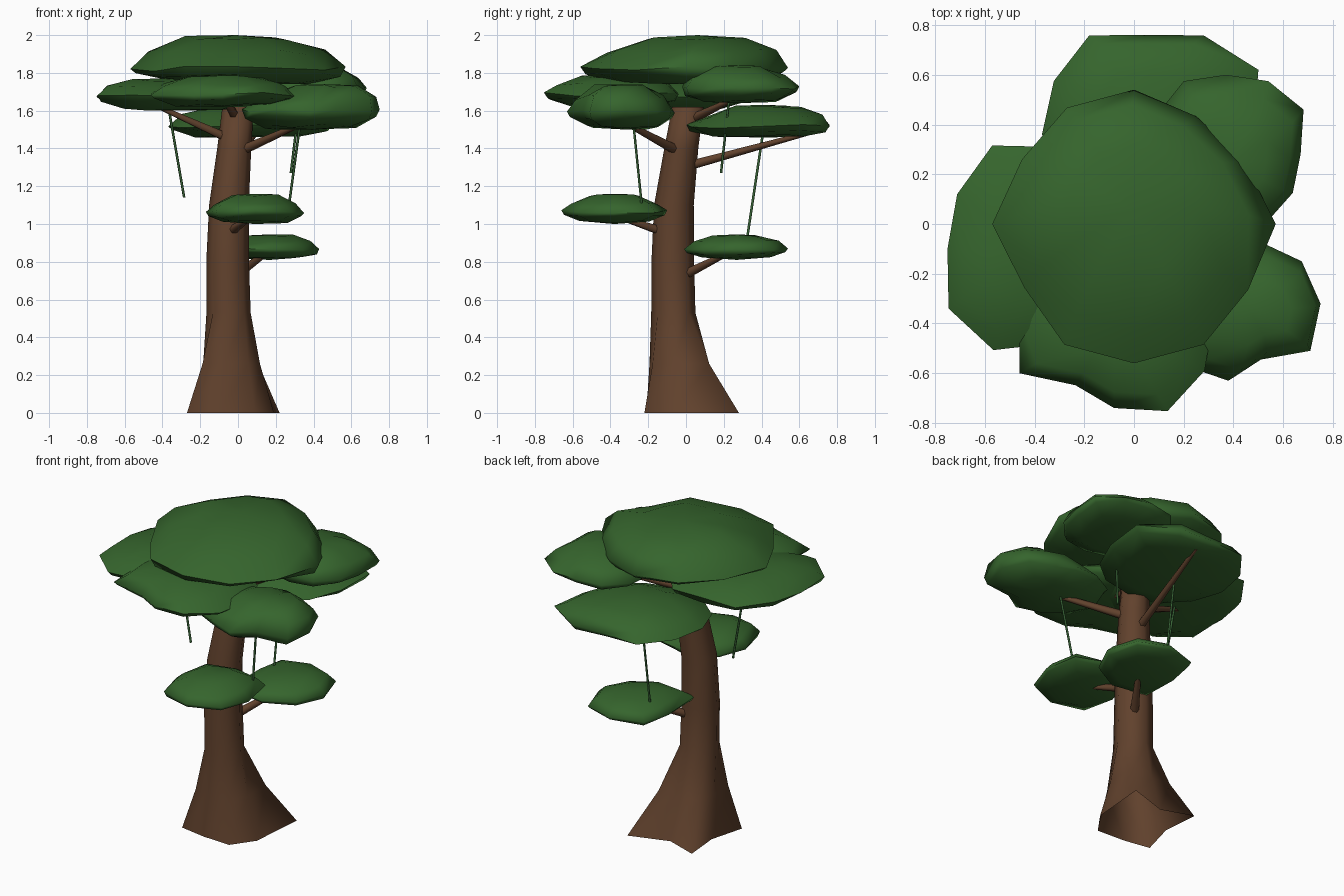
import bpy, bmesh, math, random
from mathutils import Vector

random.seed(4)
if "Cube" in bpy.data.objects:
    bpy.data.objects.remove(bpy.data.objects["Cube"], do_unlink=True)


def make_material(name, colour):
    mat = bpy.data.materials.new(name)
    mat.use_nodes = True
    mat.diffuse_color = (*colour, 1)
    mat.node_tree.nodes["Principled BSDF"].inputs["Base Color"].default_value = (*colour, 1)
    return mat


bark = make_material("bark brown", (0.12, 0.054, 0.026))
leaf = make_material("leaf green", (0.036, 0.129, 0.026))
vine_green = make_material("vine green", (0.038, 0.125, 0.036))


def loft(name, rings, mat, angle, closed_base=True):
    """Skin a stack of equal rings; a ring of one point closes to a tip."""
    bm = bmesh.new()
    loops = [[bm.verts.new(p) for p in ring] for ring in rings]
    for low, high in zip(loops, loops[1:]):
        n = max(len(low), len(high))
        for i in range(n):
            j = (i + 1) % n
            if len(low) == 1:
                bm.faces.new((low[0], high[j], high[i]))
            elif len(high) == 1:
                bm.faces.new((low[i], low[j], high[0]))
            else:
                bm.faces.new((low[i], low[j], high[j], high[i]))
    if closed_base and len(loops[0]) > 1:
        bm.faces.new(loops[0][::-1])
    if len(loops[-1]) > 1:
        bm.faces.new(loops[-1])
    bmesh.ops.recalc_face_normals(bm, faces=bm.faces)
    mesh = bpy.data.meshes.new(name)
    bm.to_mesh(mesh)
    bm.free()
    mesh.materials.append(mat)
    obj = bpy.data.objects.new(name, mesh)
    bpy.context.collection.objects.link(obj)
    bpy.ops.object.select_all(action="DESELECT")
    obj.select_set(True)
    bpy.context.view_layer.objects.active = obj
    bpy.ops.object.shade_smooth_by_angle(angle=math.radians(angle))


def compass(i, count):
    a = math.tau * i / count
    return Vector((math.cos(a), math.sin(a), 0))


# Trunk: uneven flared roots blending into a leaning eight-sided column, open below
roots = [(0.19, -0.08), (0.22, 0.28), (-0.03, 0.2), (-0.23, 0.27),
         (-0.21, 0.04), (-0.27, -0.18), (-0.1, -0.21), (0.09, -0.22)]
trunk_rings = [  # centre x, centre y, height, radius, root share
    (-0.05, -0.065, 0, 0.115, 1), (-0.05, -0.065, 0.26, 0.117, 0.4),
    (-0.05, -0.067, 0.53, 0.117, 0), (-0.055, -0.07, 0.8, 0.113, 0),
    (-0.048, -0.064, 1.1, 0.105, 0), (-0.02, -0.025, 1.4, 0.09, 0),
    (0.0, 0.01, 1.62, 0.083, 0)]
loft("trunk", [[(Vector((x, y, z)) + compass(i, 8) * r).lerp(Vector((*roots[i], z)), share)
                for i in range(8)] for x, y, z, r, share in trunk_rings],
     bark, 110, closed_base=False)


def rod(name, start, end, r1, r2, mat, sides=6):
    """Tapered rod between two points."""
    start, end = Vector(start), Vector(end)
    turn = (end - start).to_track_quat("Z", "Y")
    loft(name, [[p + turn @ (compass(i, sides) * r) for i in range(sides)]
                for p, r in ((start, r1), (end, r2))], mat, 75)


# Branches
branches = {
    "left_side_branch": ((-0.02, -0.02, 1.44), (-0.42, -0.1, 1.62)),
    "front_corner_branch": ((0.02, -0.05, 1.39), (0.36, -0.33, 1.54)),
    "back_branch": ((-0.03, 0.02, 1.31), (0.1, 0.68, 1.49)),
    "back_corner_branch": ((0.0, 0.02, 1.55), (0.3, 0.25, 1.66)),
    "front_branch": ((-0.02, -0.04, 1.58), (-0.08, -0.35, 1.67)),
    "lower_front_branch": ((-0.04, -0.12, 0.96), (0.06, -0.34, 1.03)),
    "lower_back_branch": ((-0.01, -0.01, 0.73), (0.17, 0.25, 0.86)),
}
for name, (start, end) in branches.items():
    rod(name, start, end, 0.027, 0.013, bark)

# Hanging vines
vines = [((-0.37, -0.07, 1.63), (-0.285, -0.07, 1.14)),
         ((0.33, -0.28, 1.54), (0.27, -0.235, 1.1)),
         ((0.03, 0.41, 1.5), (0.03, 0.32, 0.9)),
         ((0.33, 0.23, 1.68), (0.28, 0.185, 1.27))]
for i, (start, end) in enumerate(vines):
    rod(f"vine_{i + 1}", start, end, 0.007, 0.007, vine_green, 5)


def foliage(name, centre, low, rim, top, lean, reach):
    """Flattened leaf pad; reach gives the rim distance in evenly spaced
    directions and lean shifts its crest sideways."""
    middle = Vector((*centre, 0))
    crest = Vector((*lean, 0))
    n = len(reach)

    def ring(scale, z, wobble, shift=0.0):
        return [middle + crest * shift + compass(i, n) * reach[i] * scale
                + Vector((0, 0, z + random.uniform(-wobble, wobble))) for i in range(n)]

    w = (top - low) * 0.06
    loft(name, [[middle + Vector((0, 0, low))],
                ring(0.66, low + (rim - low) * 0.15, w),
                ring(0.95, rim - (rim - low) * 0.3, w),
                ring(1.0, rim + (top - rim) * 0.06, w),
                ring(0.82, rim + (top - rim) * 0.53, w, 0.6),
                ring(0.47, top - (top - rim) * 0.08, w * 0.7, 1),
                [middle + crest + Vector((0, 0, top))]], leaf, 80)


# Leaf pads of the crown and the two small lower ones
foliage("crown_top", (0, 0), 1.74, 1.81, 2.0, (-0.01, 0.06),
        (0.57, 0.51, 0.5, 0.54, 0.54, 0.52, 0.57, 0.51, 0.56, 0.56, 0.56, 0.53))
foliage("crown_back", (0.05, 0.36), 1.46, 1.51, 1.63, (0, 0.06),
        (0.43, 0.52, 0.46, 0.4, 0.46, 0.43, 0.42, 0.4, 0.38, 0.36, 0.38, 0.4))
foliage("crown_left_side", (-0.33, -0.1), 1.6, 1.67, 1.77, (-0.03, 0),
        (0.4, 0.42, 0.45, 0.41, 0.48, 0.44, 0.42, 0.48, 0.47, 0.38, 0.4, 0.42))
foliage("crown_front", (-0.08, -0.38), 1.62, 1.68, 1.79, (0, 0),
        (0.4, 0.4, 0.38, 0.36, 0.38, 0.4, 0.38, 0.44, 0.31, 0.36, 0.43, 0.42))
foliage("crown_front_corner", (0.38, -0.32), 1.5, 1.59, 1.74, (0.08, -0.02),
        (0.37, 0.34, 0.28, 0.26, 0.3, 0.35, 0.36, 0.36, 0.3, 0.31, 0.26, 0.38))
foliage("crown_back_corner", (0.37, 0.28), 1.64, 1.71, 1.84, (0.02, -0.03),
        (0.3, 0.36, 0.34, 0.32, 0.34, 0.32, 0.3, 0.32, 0.32, 0.3, 0.32, 0.31))
foliage("lower_front_pad", (0.09, -0.38), 1.0, 1.06, 1.16, (0, 0),
        (0.26, 0.31, 0.28, 0.27, 0.26, 0.29, 0.28, 0.27))
foliage("lower_back_pad", (0.17, 0.27), 0.81, 0.86, 0.945, (0, 0),
        (0.26, 0.28, 0.27, 0.29, 0.25, 0.35, 0.28, 0.25))
